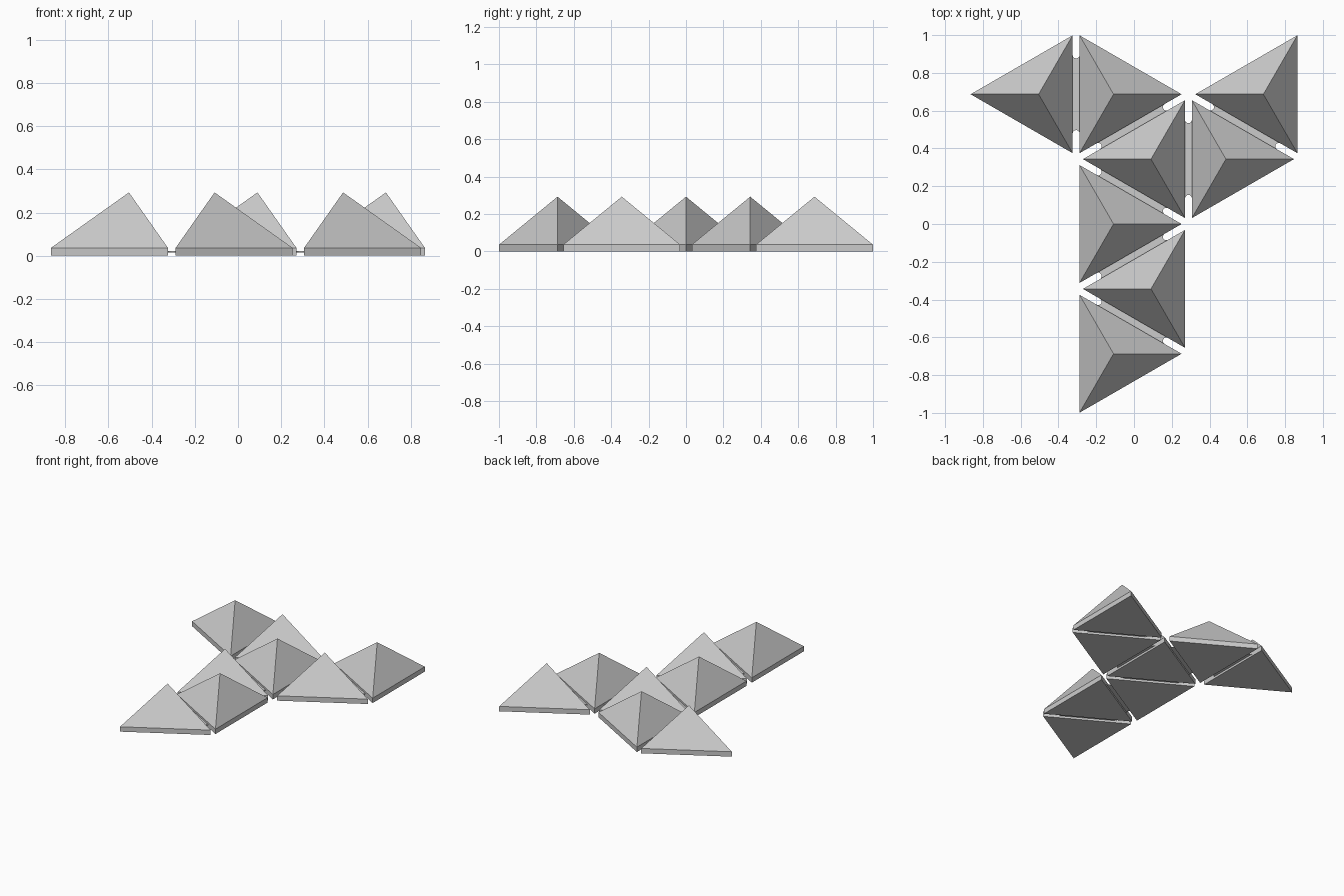
import bpy, bmesh, math
from mathutils import Vector

cube = bpy.data.objects.get("Cube")
if cube:
    bpy.data.objects.remove(cube)

U = 0.1983                 # half the distance between neighbouring tile centres
ROW = U * math.sqrt(3)
R = 0.3603                 # tile circumradius
RIM, PEAK = 0.037, 0.293
GAP = 2 * U - R            # space between neighbouring tiles

grey = bpy.data.materials.new("light grey")
grey.use_nodes = True
colour = (0.6, 0.6, 0.6, 1)
grey.diffuse_color = colour
grey.node_tree.nodes["Principled BSDF"].inputs["Base Color"].default_value = colour


def finish(name, bm, location, turn=0):
    bmesh.ops.recalc_face_normals(bm, faces=bm.faces)
    mesh = bpy.data.meshes.new(name)
    bm.to_mesh(mesh)
    bm.free()
    mesh.materials.append(grey)
    obj = bpy.data.objects.new(name, mesh)
    obj.location = location
    obj.rotation_euler.z = turn
    bpy.context.collection.objects.link(obj)


def extrude_up(bm, points, low, high):
    """Extrude an outline upward and return the top face."""
    face = bm.faces.new([bm.verts.new((x, y, low)) for x, y in points])
    geom = bmesh.ops.extrude_face_region(bm, geom=[face], use_keep_orig=True)["geom"]
    top = [v for v in geom if isinstance(v, bmesh.types.BMVert)]
    bmesh.ops.translate(bm, verts=top, vec=(0, 0, high - low))
    return next(f for f in geom if isinstance(f, bmesh.types.BMFace))


# Triangular slab topped by a pyramid
def tile(name, centre, turn):
    bm = bmesh.new()
    corners = [(R * math.cos(a), R * math.sin(a))
               for a in (i * math.tau / 3 for i in range(3))]
    top = extrude_up(bm, corners, 0, RIM)
    peak = bmesh.ops.poke(bm, faces=[top])["verts"][0]
    peak.co.z = PEAK
    finish(name, bm, centre, turn)


# Thin web between two tiles, its ends scooped out in half circles
def hinge(name, a, b):
    bm = bmesh.new()
    r, reach = GAP / 2, 0.208
    outline = []
    for side in (1, -1):
        for i in range(9):
            t = math.pi * i / 8
            outline.append((side * r * math.cos(t), side * (reach - r * math.sin(t))))
    extrude_up(bm, outline, 0.016, 0.022)
    d = b - a
    finish(name, bm, (a + b) / 2, math.atan2(d.y, d.x))


# Tile centres as column, row and pointing direction (1 = +x, -1 = -x)
layout = [(-3, 2, -1), (-1, 2, 1), (0, 1, -1), (2, 1, 1),
          (3, 2, -1), (-1, 0, 1), (0, -1, -1), (-1, -2, 1)]
centres = []
for i, (col, row, way) in enumerate(layout):
    c = Vector((0.090 + col * U, row * ROW, 0))
    centres.append(c)
    tile(f"pyramid_tile_{i + 1}", c, 0 if way > 0 else math.pi)

# Every pair of touching neighbours gets a hinge
count = 0
for i, a in enumerate(centres):
    for b in centres[i + 1:]:
        if (a - b).length < 2 * U + 0.01:
            count += 1
            hinge(f"hinge_{count}", a, b)
